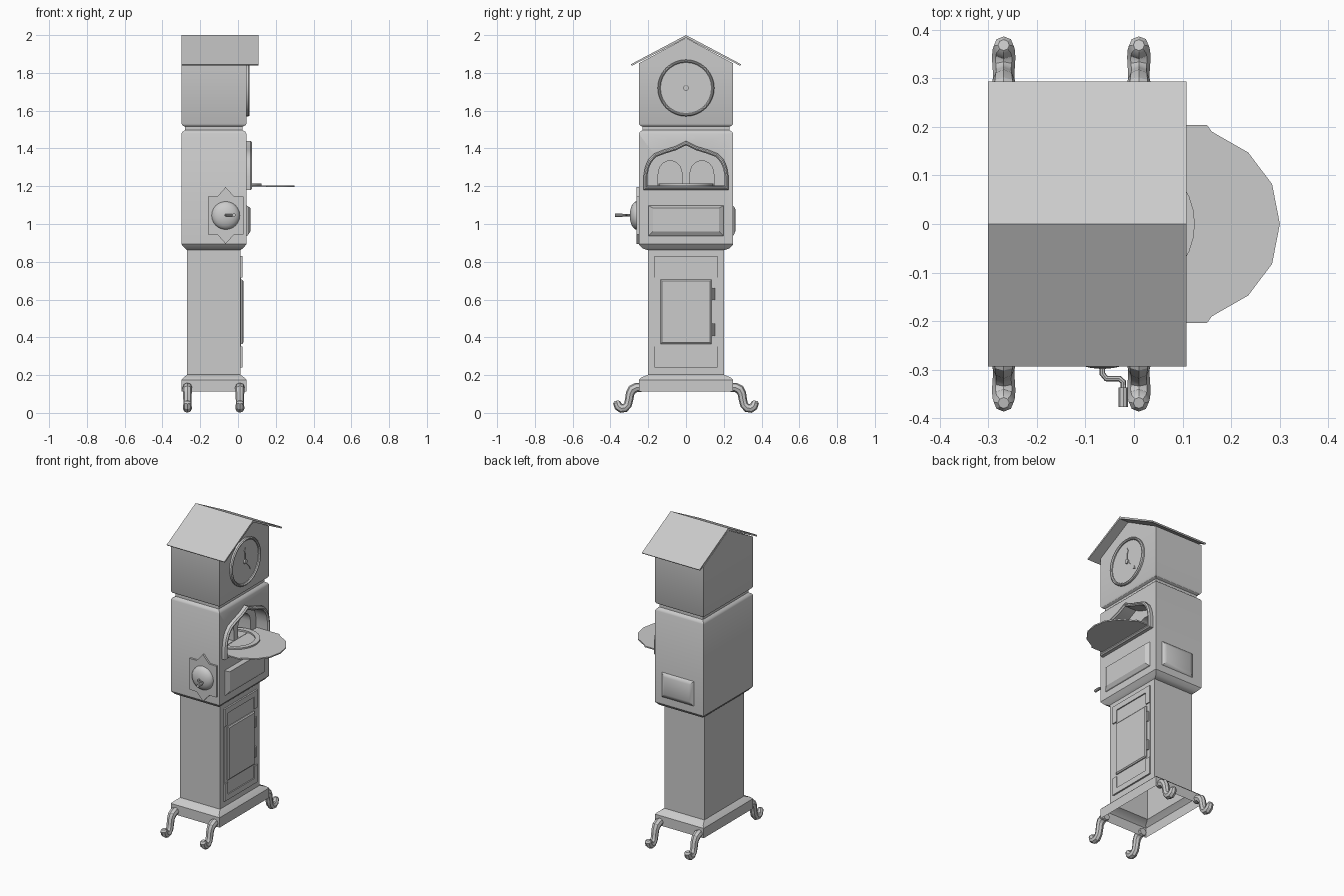
import bpy, bmesh, math
from math import sin, cos, pi

if "Cube" in bpy.data.objects:
    bpy.data.objects.remove(bpy.data.objects["Cube"])


def loft(name, rings, caps=True, cyclic=False):
    """Skin a list of equal-length closed rings."""
    bm = bmesh.new()
    vs = [[bm.verts.new(p) for p in r] for r in rings]
    n = len(vs[0])
    pairs = list(zip(vs, vs[1:])) + ([(vs[-1], vs[0])] if cyclic else [])
    for a, b in pairs:
        for i in range(n):
            j = (i + 1) % n
            bm.faces.new((a[i], a[j], b[j], b[i]))
    if caps and not cyclic:
        bm.faces.new(vs[0])
        bm.faces.new(vs[-1])
    bmesh.ops.recalc_face_normals(bm, faces=bm.faces)
    me = bpy.data.meshes.new(name)
    bm.to_mesh(me)
    bm.free()
    ob = bpy.data.objects.new(name, me)
    bpy.context.collection.objects.link(ob)
    return smooth(ob)


def smooth(ob):
    bpy.ops.object.select_all(action='DESELECT')
    ob.select_set(True)
    bpy.context.view_layer.objects.active = ob
    bpy.ops.object.shade_smooth_by_angle(angle=math.radians(32))
    return ob


def place(pts, axis, d):
    """Lift 2D points into the plane at distance d along an axis."""
    return [{'x': (d, a, b), 'y': (a, d, b), 'z': (a, b, d)}[axis] for a, b in pts]


def prism(name, pts, axis, d0, d1):
    return loft(name, [place(pts, axis, d0), place(pts, axis, d1)])


def frame(name, outer, inner, axis, d0, d1):
    return loft(name, [place(outer, axis, d0), place(outer, axis, d1),
                       place(inner, axis, d1), place(inner, axis, d0)], cyclic=True)


def rect(a0, a1, b0, b1):
    return [(a0, b0), (a1, b0), (a1, b1), (a0, b1)]


def circle(ca, cb, r, n=32):
    return [(ca + r * cos(2 * pi * i / n), cb + r * sin(2 * pi * i / n)) for i in range(n)]


def tube(name, pts, r, radii=None, res=2):
    cu = bpy.data.curves.new(name, 'CURVE')
    cu.dimensions = '3D'
    cu.bevel_depth, cu.bevel_resolution, cu.use_fill_caps = r, res, True
    sp = cu.splines.new('POLY')
    sp.points.add(len(pts) - 1)
    for i, p in enumerate(pts):
        sp.points[i].co = (*p, 1)
        sp.points[i].radius = radii[i] if radii else 1
    ob = bpy.data.objects.new(name, cu)
    bpy.context.collection.objects.link(ob)
    bpy.ops.object.select_all(action='DESELECT')
    ob.select_set(True)
    bpy.context.view_layer.objects.active = ob
    bpy.ops.object.convert(target='MESH')
    return smooth(bpy.context.object)


def cut(ob, cutter):
    m = ob.modifiers.new('cut', 'BOOLEAN')
    m.operation, m.solver, m.object = 'DIFFERENCE', 'EXACT', cutter
    bpy.context.view_layer.objects.active = ob
    bpy.ops.object.modifier_apply(modifier=m.name)
    bpy.data.objects.remove(cutter)


def mirrored(half):
    """Mirror an outline that ends on the centre line a = 0."""
    return half + [(-a, b) for a, b in reversed(half[:-1])]


def body_ring(z, inset=0.0, y=None):
    w = 0.25 - inset if y is None else y
    return place(rect(-0.30 + inset, 0.045 - inset, -w, w), 'z', z)


# lower case: open-bottomed plinth and trunk
trunk = lambda z: place(rect(-0.27, 0.013, -0.20, 0.20), 'z', z)
loft('plinth_and_trunk', [body_ring(0.112), body_ring(0.175), body_ring(0.187, 0.012),
                          trunk(0.202), trunk(0.87)], caps=False)

# upper case: middle box, neck and gabled head
case = loft('upper_case', [
    place(rect(-0.27, 0.013, -0.205, 0.205), 'z', 0.862), body_ring(0.872, 0.018),
    body_ring(0.893), body_ring(1.478), body_ring(1.488, 0.006), body_ring(1.497, 0.02),
    body_ring(1.515, 0.02), body_ring(1.522, 0.006), body_ring(1.532),
    body_ring(1.85), body_ring(1.985, 0, 0.001)])

# roof boards
prism('roof', [(-0.293, 1.845), (0, 2.0), (0.293, 1.845), (0.286, 1.838), (0, 1.986),
               (-0.286, 1.838)], 'x', -0.30, 0.108)

# stage opening: arched recess with two doorways behind it
outer = mirrored([(-0.225, 1.18), (-0.225, 1.25), (-0.217, 1.30), (-0.20, 1.34),
                  (-0.17, 1.372), (-0.12, 1.392), (-0.06, 1.41), (0, 1.44)])
inner = mirrored([(-0.205, 1.20), (-0.205, 1.25), (-0.197, 1.295), (-0.182, 1.328),
                  (-0.158, 1.355), (-0.11, 1.373), (-0.055, 1.39), (0, 1.416)])
cut(case, prism('recess_cutter', inner, 'x', -0.015, 0.1))
for s in (-1, 1):
    arch = [(s * 0.084 - 0.063, 1.203)] + [
        (s * 0.084 - 0.063 * cos(pi * i / 10), 1.265 + 0.07 * sin(pi * i / 10))
        for i in range(11)] + [(s * 0.084 + 0.063, 1.203)]
    cut(case, prism('doorway_cutter', arch, 'x', -0.2, 0.05))
smooth(case)
mid = [((a * 2 + c) / 3, (b * 2 + d) / 3) for (a, b), (c, d) in zip(outer, inner)]
mid2 = [((a + c * 2) / 3, (b + d * 2) / 3) for (a, b), (c, d) in zip(outer, inner)]
loft('arch_frame', [place(outer, 'x', 0.04), place(outer, 'x', 0.066), place(mid, 'x', 0.074),
                    place(mid2, 'x', 0.074), place(inner, 'x', 0.066),
                    place(inner, 'x', 0.04)], cyclic=True)

# stage tray and turning ring
edge = [(-0.01, -0.204), (0.15, -0.204), (0.16, -0.19), (0.235, -0.147), (0.284, -0.082), (0.30, 0)]
prism('stage_tray', edge + [(a, -b) for a, b in reversed(edge[:-1])], 'z', 1.197, 1.205)
frame('turning_ring', circle(-0.02, 0, 0.145), circle(-0.02, 0, 0.115), 'z', 1.2, 1.214)

# clock face
ring = [(0.04, 0.15), (0.056, 0.15), (0.062, 0.145), (0.062, 0.140), (0.056, 0.135), (0.04, 0.135)]
loft('dial_rim', [place(circle(0, 1.72, r), 'x', x) for x, r in ring], cyclic=True)
prism('dial', circle(0, 1.72, 0.137), 'x', 0.04, 0.049)
prism('hand_hub', circle(0, 1.72, 0.014, 12), 'x', 0.045, 0.058)


def hand(name, ang, length):
    pts = [(0.002, 0), (0.002, 0.6), (0.009, 0.78), (0, 1), (-0.009, 0.78), (-0.002, 0.6), (-0.002, 0)]
    pts = [(a, b * length) for a, b in pts]
    pts = [(a * cos(ang) + b * sin(ang), 1.72 + b * cos(ang) - a * sin(ang)) for a, b in pts]
    prism(name, pts, 'x', 0.048, 0.053)


hand('hour_hand', 0, 0.09)
hand('minute_hand', math.radians(137), 0.105)

# raised panels below the stage and on the back side
loft('front_panel', [place(rect(-0.20, 0.20, 0.935, 1.10), 'x', 0.04),
                     place(rect(-0.195, 0.195, 0.94, 1.095), 'x', 0.052),
                     place(rect(-0.175, 0.175, 0.96, 1.085), 'x', 0.065)])
loft('side_panel', [place(rect(-0.235, 0.0, 0.935, 1.10), 'y', 0.245),
                    place(rect(-0.23, -0.005, 0.94, 1.095), 'y', 0.252),
                    place(rect(-0.205, -0.03, 0.965, 1.075), 'y', 0.263)])

# trunk door with corner mouldings and hinges
prism('door_backing', rect(-0.163, 0.163, 0.24, 0.828), 'x', 0.005, 0.016)
loft('door', [place(rect(-0.135, 0.135, 0.365, 0.705), 'x', 0.01),
              place(rect(-0.135, 0.135, 0.365, 0.705), 'x', 0.022),
              place(rect(-0.128, 0.128, 0.372, 0.698), 'x', 0.028)])
for name, s in (('upper', 1), ('lower', -1)):
    u = [(-0.166, 0.183), (-0.166, 0.295), (0.166, 0.295), (0.166, 0.183),
         (0.132, 0.183), (0.132, 0.26), (-0.132, 0.26), (-0.132, 0.183)]
    prism(name + '_door_moulding', [(a, 0.535 + s * b) for a, b in u], 'x', 0.01, 0.023)
    prism(name + '_hinge', circle(0.018, 0.145, 0.009, 10), 'z',
          0.535 + s * 0.095 - 0.032, 0.535 + s * 0.095 + 0.032)

# winding crank with star plate and dome
cx, cz = -0.065, 1.045
q = [(0.0, 0.15), (0.045, 0.1), (0.095, 0.1)]
half = q + [(a, -b) for a, b in reversed(q)]
star = half + [(-a, b) for a, b in reversed(half[1:-1])]
prism('star_plate', [(cx + a, cz + b) for a, b in star], 'y', -0.262, -0.245)
loft('crank_dome', [place(circle(cx, cz, 0.075 * cos(t), 24), 'y', -0.26 - 0.038 * sin(t))
                    for t in [pi / 2 * i / 6.3 for i in range(7)]])
tube('crank_arm', [(cx, -0.285, 1.047), (cx, -0.308, 1.047), (cx + 0.008, -0.318, 1.047),
                   (-0.03, -0.318, 1.047), (-0.022, -0.325, 1.047), (-0.022, -0.345, 1.047)], 0.006)
tube('crank_grip', [(-0.022, -0.336, 1.047), (-0.022, -0.376, 1.047)], 0.0095)

# four curled legs
path = [(0.235, 0.135), (0.262, 0.135), (0.284, 0.124), (0.296, 0.102), (0.301, 0.07),
        (0.308, 0.043), (0.323, 0.026), (0.343, 0.024), (0.358, 0.034), (0.366, 0.054), (0.368, 0.064)]
fat = [1, 1.1, 1.1, 1, 0.95, 0.95, 1, 1.05, 1.0, 0.9, 0.5]
for x, end in ((-0.268, 'back'), (0.01, 'front')):
    for s, side in ((-1, 'left'), (1, 'right')):
        tube(f'{end}_{side}_leg', [(x, s * y, z) for y, z in path], 0.023, fat)
